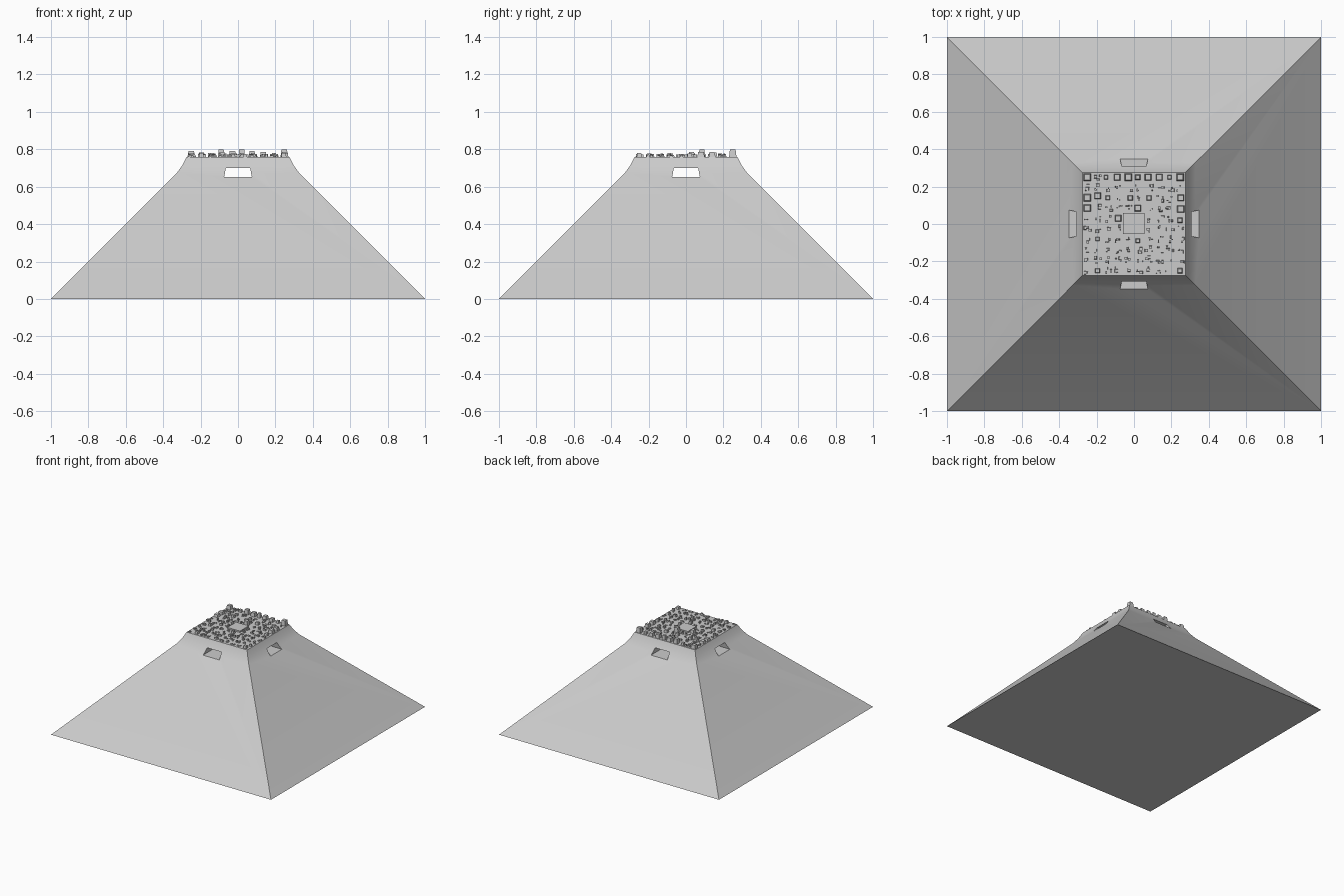
import bpy, bmesh, random

if "Cube" in bpy.data.objects:
    bpy.data.objects.remove(bpy.data.objects["Cube"])

random.seed(7)
DECK = 0.76


def make_object(name, bm):
    bmesh.ops.recalc_face_normals(bm, faces=bm.faces[:])
    mesh = bpy.data.meshes.new(name)
    bm.to_mesh(mesh)
    bm.free()
    ob = bpy.data.objects.new(name, mesh)
    bpy.context.collection.objects.link(ob)
    return ob


def loft(bm, rings):
    """Stack of vertex loops joined by quads, capped at both ends."""
    loops = [[bm.verts.new(p) for p in ring] for ring in rings]
    for a, b in zip(loops, loops[1:]):
        n = len(a)
        for i in range(n):
            bm.faces.new((a[i], a[(i + 1) % n], b[(i + 1) % n], b[i]))
    bm.faces.new(loops[0][::-1])
    bm.faces.new(loops[-1])


def rect(x, y, hx, hy, z):
    return [(x - hx, y - hy, z), (x + hx, y - hy, z),
            (x + hx, y + hy, z), (x - hx, y + hy, z)]


def block(bm, x, y, hx, hy, h, taper=0.8):
    loft(bm, [rect(x, y, hx, hy, DECK - 0.003),
              rect(x, y, hx * taper, hy * taper, DECK + h)])


# Truncated pyramid with sides steepening towards the deck
bm = bmesh.new()
profile = [(1, 0), (0.328, 0.672), (0.297, 0.715), (0.275, DECK)]
loft(bm, [rect(0, 0, r, r, z) for r, z in profile])
pyramid = make_object("pyramid_body", bm)

# Two crossing tunnels with trapezoid openings
section = [(-0.074, 0.652), (0.074, 0.652), (0.065, 0.70), (-0.065, 0.70)]
cutters = []
for axis in "xy":
    bm = bmesh.new()
    loft(bm, [[(d, u, z) if axis == "x" else (u, d, z) for u, z in section]
              for d in (-0.6, 0.6)])
    cutter = make_object("tunnel_cutter_" + axis, bm)
    cutter.hide_render = True
    cutters.append(cutter)
bpy.context.view_layer.objects.active = pyramid
pyramid.select_set(True)
for cutter in cutters:
    mod = pyramid.modifiers.new("tunnel", 'BOOLEAN')
    mod.operation = 'DIFFERENCE'
    mod.solver = 'EXACT'
    mod.object = cutter
    bpy.ops.object.modifier_apply(modifier=mod.name)
    bpy.data.objects.remove(cutter)
bpy.ops.object.shade_smooth_by_angle(angle=0.5)

# Central slab on the deck
bm = bmesh.new()
block(bm, -0.002, 0.003, 0.057, 0.057, 0.012, 1)
make_object("central_slab", bm)

# Main towers: x, y, half width, height
towers = [
    (-0.25, 0.25, 0.02, 0.03), (-0.15, 0.25, 0.012, 0.02),
    (-0.09, 0.25, 0.018, 0.038), (-0.03, 0.25, 0.02, 0.03),
    (0.02, 0.25, 0.014, 0.035), (0.075, 0.25, 0.018, 0.03),
    (0.135, 0.25, 0.018, 0.025), (0.19, 0.25, 0.012, 0.02),
    (0.247, 0.25, 0.02, 0.04), (-0.25, 0.14, 0.02, 0.02),
    (-0.195, 0.15, 0.018, 0.022), (-0.25, 0.085, 0.02, 0.02),
    (-0.14, 0.14, 0.013, 0.02), (-0.02, 0.14, 0.014, 0.02),
    (0.08, 0.14, 0.014, 0.02), (0.25, 0.14, 0.018, 0.025),
    (0.25, 0.08, 0.02, 0.025), (0.02, 0.085, 0.018, 0.038),
    (-0.085, 0.03, 0.018, 0.025), (0.245, 0.02, 0.014, 0.018),
    (-0.195, -0.08, 0.012, 0.018), (0.02, -0.09, 0.012, 0.02),
    (-0.195, -0.25, 0.013, 0.02), (0.245, -0.25, 0.014, 0.02),
]
bm = bmesh.new()
for x, y, w, h in towers:
    block(bm, x, y, w, w, h, 0.75)
make_object("towers", bm)

# Small buildings filling the street grid
bm = bmesh.new()
for i in range(10):
    for j in range(10):
        cx, cy = -0.2475 + i * 0.055, -0.2475 + j * 0.055
        if max(abs(cx), abs(cy)) < 0.06:
            continue
        if any(abs(cx - t[0]) < 0.02 and abs(cy - t[1]) < 0.02 for t in towers):
            continue
        for k in range(3):
            block(bm, cx + random.uniform(-0.016, 0.016),
                  cy + random.uniform(-0.016, 0.016),
                  random.uniform(0.003, 0.01), random.uniform(0.003, 0.01),
                  random.uniform(0.003, 0.017), 0.85)
make_object("small_buildings", bm)
